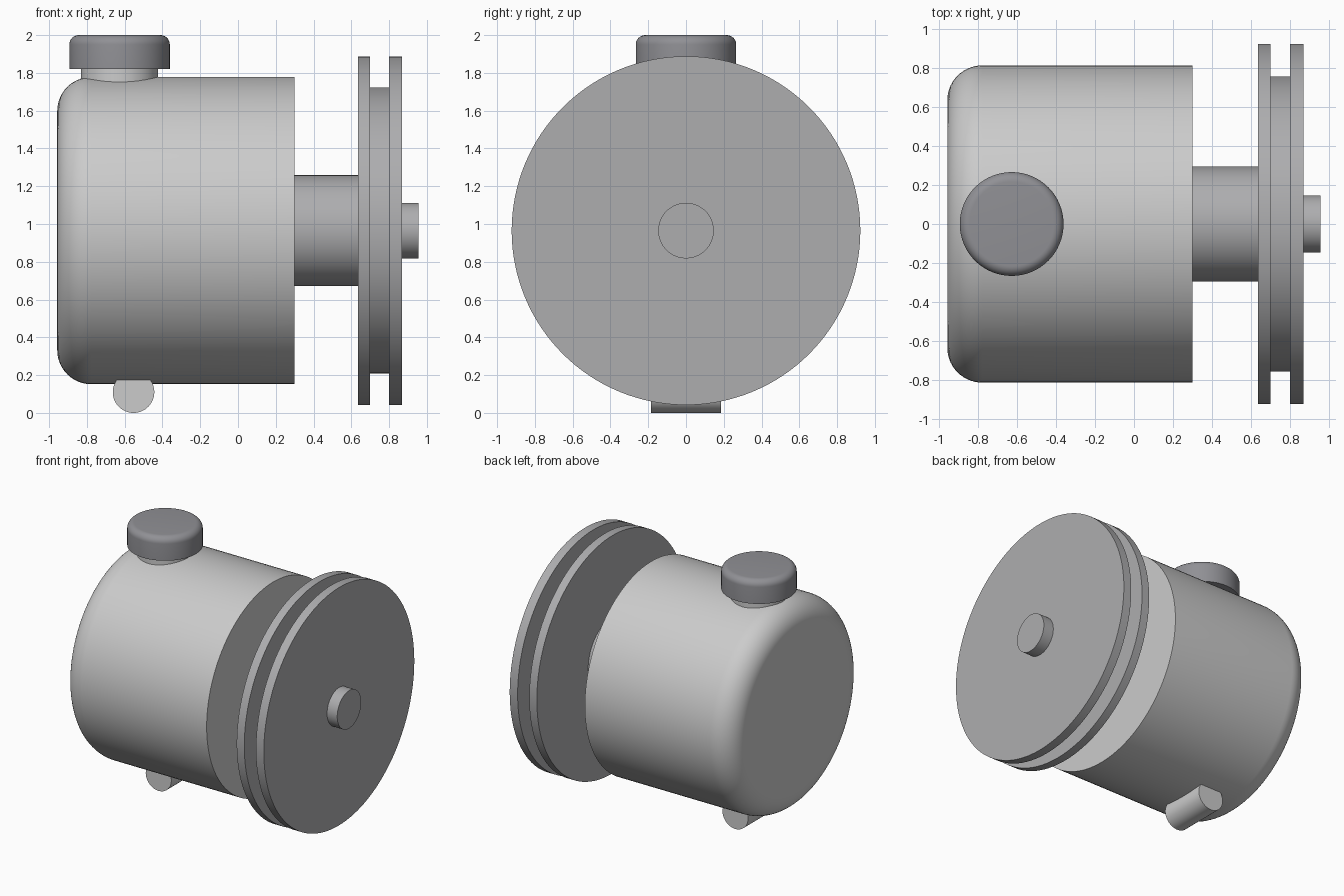
import bpy, bmesh, math
from mathutils import Matrix, Vector

if "Cube" in bpy.data.objects:
    bpy.data.objects.remove(bpy.data.objects["Cube"])

AXIS_Z = 0.965          # height of the main axis
SEGS = 128


def grey(name, rgb):
    m = bpy.data.materials.new(name)
    m.diffuse_color = (*rgb, 1)
    m.use_nodes = True
    m.node_tree.nodes["Principled BSDF"].inputs["Base Color"].default_value = m.diffuse_color
    return m


def arc(r, h, rad, a0, a1, n=10):
    """Points of a fillet around centre (r, h), angles in degrees."""
    return [(r + rad * math.cos(math.radians(a0 + (a1 - a0) * i / n)),
             h + rad * math.sin(math.radians(a0 + (a1 - a0) * i / n))) for i in range(n + 1)]


def lathe(name, profile, origin, axis, mat=None, segs=SEGS):
    """Revolve (radius, height) points around an axis through origin."""
    bm = bmesh.new()
    vs = [bm.verts.new((r, 0, h)) for r, h in profile]
    es = [bm.edges.new(p) for p in zip(vs, vs[1:])]
    bmesh.ops.spin(bm, geom=vs + es, cent=(0, 0, 0), axis=(0, 0, 1),
                   angle=math.tau, steps=segs, use_duplicate=False)
    bmesh.ops.remove_doubles(bm, verts=bm.verts, dist=1e-5)
    rot = Vector((0, 0, 1)).rotation_difference(Vector(axis)).to_matrix().to_4x4()
    bm.transform(Matrix.Translation(origin) @ rot)
    bmesh.ops.recalc_face_normals(bm, faces=bm.faces)
    me = bpy.data.meshes.new(name)
    bm.to_mesh(me)
    bm.free()
    ob = bpy.data.objects.new(name, me)
    bpy.context.collection.objects.link(ob)
    if mat:
        me.materials.append(mat)
    bpy.ops.object.select_all(action='DESELECT')
    ob.select_set(True)
    bpy.context.view_layer.objects.active = ob
    bpy.ops.object.shade_smooth_by_angle(angle=math.radians(30))
    return ob


def rod(name, r, h0, h1, origin, axis, mat=None, segs=SEGS):
    return lathe(name, [(0, h0), (r, h0), (r, h1), (0, h1)], origin, axis, mat, segs)


steel = grey("steel", (0.42, 0.42, 0.43))
dark = grey("dark_plastic", (0.28, 0.28, 0.30))
main = (0, 0, AXIS_Z)
X, Y, Z = (1, 0, 0), (0, 1, 0), (0, 0, 1)

# Reservoir body with rounded rear rim
R, F = 0.813, 0.18
lathe("pump_body", [(0, -0.957)] + arc(R - F, -0.957 + F, F, -90, 0, 14)
      + [(R, 0.30), (0, 0.30)], main, X)

# Drive shaft: thick hub, grooved pulley, shaft end
rod("shaft_hub", 0.294, 0.30, 0.635, main, X, steel)
lathe("pulley", [(0, 0.635), (0.923, 0.635), (0.923, 0.70), (0.757, 0.70),
                 (0.757, 0.80), (0.923, 0.80), (0.923, 0.868), (0, 0.868)], main, X, steel)
rod("shaft_end", 0.147, 0.868, 0.955, main, X, steel)

# Filler neck and cap
top = (-0.627, 0, 0)
rod("filler_neck", 0.204, 1.60, 1.83, top, Z, segs=64)
lathe("filler_cap", [(0, 1.82), (0.266, 1.82)] + arc(0.216, 1.95, 0.05, 0, 90, 8)
      + [(0, 2.0)], top, Z, dark, 64)

# Round outlet pipe under the body
rod("bottom_pipe", 0.11, -0.185, 0.185, (-0.553, 0, 0.11), Y, segs=64)
